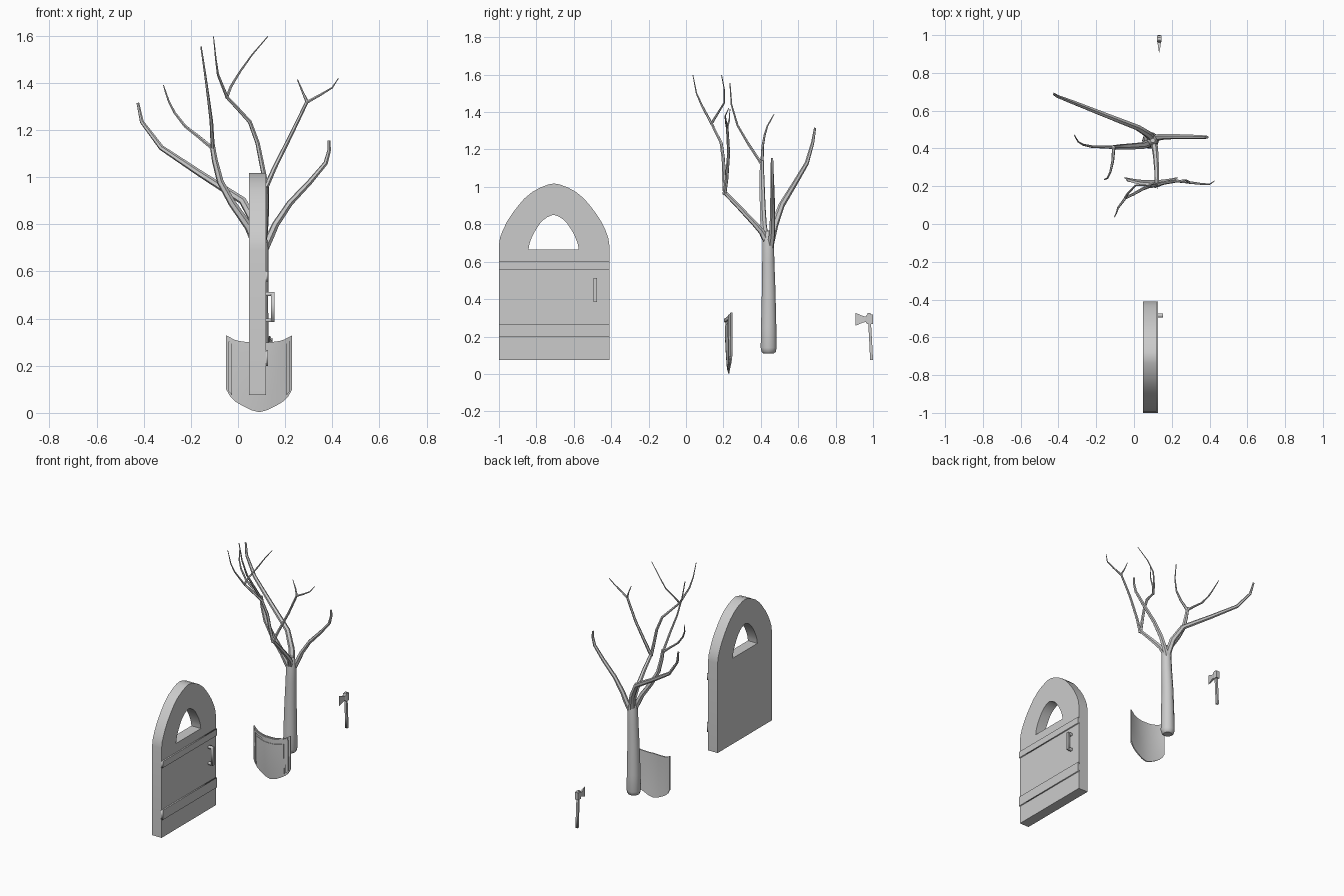
import bpy, bmesh
from math import radians

if "Cube" in bpy.data.objects:
    bpy.data.objects.remove(bpy.data.objects["Cube"])


def to_mesh(ob, angle=None):
    bpy.ops.object.select_all(action='DESELECT')
    ob.select_set(True)
    bpy.context.view_layer.objects.active = ob
    if ob.type == 'CURVE':
        bpy.ops.object.convert(target='MESH')
    if angle:
        bpy.ops.object.shade_smooth_by_angle(angle=radians(angle))
    return bpy.context.view_layer.objects.active


def slab(name, loops, x0, x1, angle=None):
    """Flat outline(s) in y,z, given thickness along x; later loops are holes."""
    cu = bpy.data.curves.new(name, 'CURVE')
    cu.dimensions, cu.fill_mode, cu.extrude = '2D', 'BOTH', (x1 - x0) / 2
    for loop in loops:
        s = cu.splines.new('POLY')
        s.points.add(len(loop) - 1)
        for p, (y, z) in zip(s.points, loop):
            p.co = (y, z, 0, 1)
        s.use_cyclic_u = True
    ob = bpy.data.objects.new(name, cu)
    bpy.context.collection.objects.link(ob)
    ob.rotation_euler = (radians(90), 0, radians(90))
    ob.location.x = (x0 + x1) / 2
    return to_mesh(ob, angle)


def tube(name, pts, sides=2):
    """Tapered round tube through (x, y, z, radius) points."""
    cu = bpy.data.curves.new(name, 'CURVE')
    cu.dimensions, cu.bevel_depth = '3D', 1
    cu.bevel_resolution, cu.use_fill_caps = sides, True
    s = cu.splines.new('POLY')
    s.points.add(len(pts) - 1)
    for p, (x, y, z, r) in zip(s.points, pts):
        p.co, p.radius = (x, y, z, 1), r
    ob = bpy.data.objects.new(name, cu)
    bpy.context.collection.objects.link(ob)
    return to_mesh(ob, 50)


def branch(name, r0, r1, *pts):
    n = len(pts) - 1
    return tube(name, [(*p, r0 + (r1 - r0) * i / n) for i, p in enumerate(pts)], 1)


def mesh_object(name, bm, angle=None):
    bmesh.ops.recalc_face_normals(bm, faces=bm.faces)
    me = bpy.data.meshes.new(name)
    bm.to_mesh(me)
    bm.free()
    ob = bpy.data.objects.new(name, me)
    bpy.context.collection.objects.link(ob)
    return to_mesh(ob, angle)


def box(name, x0, x1, y0, y1, z0, z1):
    return slab(name, [[(y0, z0), (y1, z0), (y1, z1), (y0, z1)]], x0, x1)


# Door: arched slab with an arched window, two straps and a pull handle
ARCH = [(1, 0), (.98, .12), (.93, .24), (.85, .385), (.76, .51), (.65, .64),
        (.54, .755), (.4, .86), (.25, .935), (.1, .985), (0, 1)]


def arch(yc, half, z, h):
    right = [(yc + u * half, z + v * h) for u, v in ARCH]
    return right + [(2 * yc - y, zz) for y, zz in reversed(right[:-1])]


outer = [(-1, .075), (-.41, .075)] + arch(-.705, .295, .69, .328)
slab("door_panel", [outer, arch(-.708, .134, .664, .186)], .047, .119, 30)
for label, z0, z1 in (("upper", .557, .602), ("lower", .2, .267)):
    box(label + "_door_strap", .115, .128, -1, -.41, z0, z1)
box("door_pull_bar", .141, .154, -.494, -.475, .385, .512)
for label, z in (("lower", .385), ("upper", .496)):
    box(label + "_door_pull_arm", .115, .145, -.494, -.475, z, z + .016)

# Tree trunk
tube("tree_trunk", [(.088, .442, .11, .03), (.088, .442, .118, .04), (.088, .442, .14, .045),
                    (.088, .442, .25, .043), (.09, .442, .45, .038), (.095, .44, .6, .034),
                    (.097, .44, .7, .032), (.097, .44, .745, .026), (.1, .442, .765, .012)], 3)

# Bare branches
branch("right_branch", .019, .006, (.1, .45, .67), (.135, .46, .745), (.16, .462, .8),
       (.22, .463, .89), (.305, .462, .98), (.372, .46, 1.06), (.387, .46, 1.115), (.386, .46, 1.155))
branch("back_left_branch", .022, .006, (.095, .45, .7), (.075, .475, .8), (.02, .51, .9),
       (-.16, .58, 1.015), (-.325, .645, 1.125), (-.408, .677, 1.235), (-.425, .69, 1.315))
branch("left_branch", .02, .011, (.085, .43, .7), (.045, .415, .79), (-.025, .41, .89),
       (-.075, .408, .98), (-.098, .406, 1.07), (-.11, .406, 1.14))
branch("left_twig", .009, .002, (-.105, .406, 1.12), (-.165, .408, 1.17), (-.225, .41, 1.217),
       (-.27, .42, 1.275), (-.295, .435, 1.325), (-.31, .46, 1.37), (-.316, .472, 1.39))
branch("left_upper_twig", .009, .003, (-.107, .406, 1.12), (-.113, .33, 1.235), (-.125, .275, 1.33),
       (-.14, .243, 1.44), (-.157, .235, 1.555))
branch("front_branch", .019, .011, (.1, .435, .7), (.11, .405, .76), (.115, .365, .805),
       (.12, .285, .89), (.12, .205, .972))
branch("front_upper_branch", .011, .007, (.12, .208, .96), (.1, .202, 1.06), (.083, .2, 1.145),
       (.05, .188, 1.235), (0, .16, 1.29), (-.05, .135, 1.343))
branch("front_left_twig", .007, .002, (-.045, .138, 1.335), (-.085, .085, 1.435),
       (-.094, .056, 1.5), (-.104, .037, 1.597))
branch("front_upper_twig", .007, .002, (-.048, .136, 1.338), (-.03, .165, 1.385), (.01, .205, 1.45),
       (.06, .205, 1.52), (.127, .19, 1.598))
branch("front_right_branch", .011, .007, (.12, .205, .96), (.155, .217, 1.04), (.225, .228, 1.18),
       (.295, .22, 1.325))
branch("front_right_twig", .007, .002, (.292, .22, 1.318), (.35, .213, 1.35), (.4, .21, 1.38),
       (.426, .228, 1.42))
branch("front_inner_twig", .007, .002, (.293, .22, 1.32), (.275, .232, 1.36), (.252, .235, 1.415))


# Shield: curved plate with raised side bars, top band and inner panel
def lerp(table, t):
    for (a, va), (b, vb) in zip(table, table[1:]):
        if t <= b:
            return va + (vb - va) * (t - a) / (b - a)
    return table[-1][1]


TOP = [(0, .3), (.3, .299), (.7, .307), (1, .329)]
BOTTOM = [(0, .003), (.25, .012), (.55, .033), (.8, .055), (.93, .078), (1, .1)]


def shield_part(name, u0, u1, v0, v1, front, thick, nu=16, nv=6):
    bm = bmesh.new()

    def layer(off):
        rows = []
        for j in range(nv + 1):
            row = []
            for i in range(nu + 1):
                u = u0 + (u1 - u0) * i / nu
                v = v0 + (v1 - v0) * j / nv
                a, b = lerp(BOTTOM, abs(u)), lerp(TOP, abs(u))
                y = .21 + .03 * u * u + .014 * (1 - v) ** 2 * (1 - u * u) + off
                row.append(bm.verts.new((.09 + .14 * u, y, a + (b - a) * v)))
            rows.append(row)
        return rows

    f, k = layer(-front), layer(thick - front)
    for g in (f, k):
        for j in range(nv):
            for i in range(nu):
                bm.faces.new((g[j][i], g[j][i + 1], g[j + 1][i + 1], g[j + 1][i]))

    def ring(g):
        return (g[0] + [r[-1] for r in g[1:]] + g[-1][-2::-1] + [r[0] for r in g[-2:0:-1]])

    rf, rk = ring(f), ring(k)
    for i in range(len(rf)):
        n = (i + 1) % len(rf)
        bm.faces.new((rf[i], rf[n], rk[n], rk[i]))
    return mesh_object(name, bm, 35)


shield_part("shield_plate", -1, 1, 0, 1, 0, .008)
shield_part("shield_panel", -.72, .72, .06, .86, .003, .006)
shield_part("shield_top_band", -.9, .9, .92, .985, .006, .009, 16, 1)
for label, s in (("left", -1), ("right", 1)):
    a, b = sorted((s * .82, s * .93))
    shield_part(label + "_shield_bar", a, b, .06, .92, .008, .012, 1, 4)

# Axe: gently curved handle and a wedge head
slab("axe_handle", [[(.984, .075), (1, .075), (.996, .15), (.991, .24), (.986, .325), (.971, .325),
                     (.976, .24), (.981, .15)]], .126, .141)
bm = bmesh.new()
rings = []
for y, w, z0, z1 in ((.999, .013, .268, .318), (.968, .013, .268, .318), (.96, .009, .278, .306),
                     (.945, .007, .274, .31), (.907, .001, .258, .326)):
    rings.append([bm.verts.new((.1335 + sx * w, y, z))
                  for sx, z in ((-1, z0), (1, z0), (1, z1), (-1, z1))])
for a, b in zip(rings, rings[1:]):
    for i in range(4):
        bm.faces.new((a[i], a[(i + 1) % 4], b[(i + 1) % 4], b[i]))
bm.faces.new(rings[0])
bm.faces.new(rings[-1])
mesh_object("axe_head", bm)
